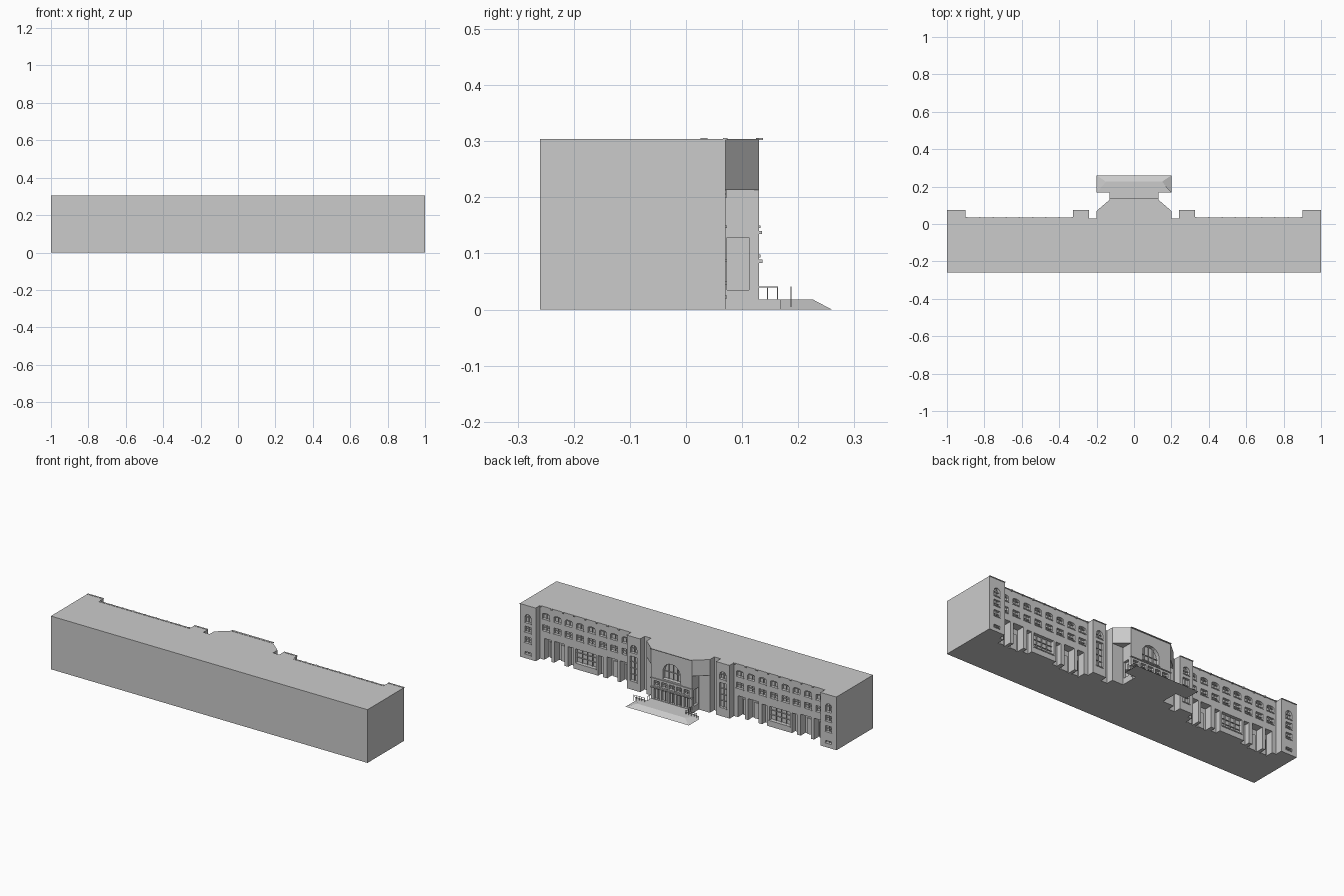
import bpy, bmesh, math

if "Cube" in bpy.data.objects:
    bpy.data.objects.remove(bpy.data.objects["Cube"])

D = 0.014      # window recess depth
cuts = []      # outlines (x,z), front y, depth
bars = []      # boxes for window bars, sills and mouldings


def make(name, bm):
    bmesh.ops.recalc_face_normals(bm, faces=bm.faces)
    me = bpy.data.meshes.new(name)
    bm.to_mesh(me)
    bm.free()
    ob = bpy.data.objects.new(name, me)
    bpy.context.collection.objects.link(ob)
    return ob


def prism(bm, bottom, top):
    a = [bm.verts.new(p) for p in bottom]
    b = [bm.verts.new(p) for p in top]
    bm.faces.new(a[::-1])
    bm.faces.new(b)
    n = len(a)
    for i in range(n):
        bm.faces.new((a[i], a[(i + 1) % n], b[(i + 1) % n], b[i]))


def box(bm, x0, x1, y0, y1, z0, z1):
    q = [(x0, y0), (x1, y0), (x1, y1), (x0, y1)]
    prism(bm, [(x, y, z0) for x, y in q], [(x, y, z1) for x, y in q])


def opening(cx, w, z0, z1, y, rise=0.0, depth=D, cols=2, rows=2, sill=True):
    """Recessed opening, optionally arched, with bars and a sill."""
    h = w / 2
    pts = [(cx - h, z0), (cx + h, z0)]
    if rise:
        n = 10
        pts += [(cx + h * math.cos(math.pi * i / n),
                 z1 - rise + rise * math.sin(math.pi * i / n)) for i in range(n + 1)]
    else:
        pts += [(cx + h, z1), (cx - h, z1)]
    cuts.append((pts, y, depth))
    t, yb = 0.0014, y - depth
    for i in range(1, cols):
        x = cx - h + w * i / cols
        top = z1 - rise + rise * math.sqrt(max(0, 1 - ((x - cx) / h) ** 2))
        bars.append((x - t, x + t, yb - .002, yb + .006, z0, top))
    for i in range(1, rows):
        z = z0 + (z1 - rise - z0) * i / (rows - 1) if rise else z0 + (z1 - z0) * i / rows
        bars.append((cx - h, cx + h, yb - .002, yb + .006, z - t, z + t))
    if sill:
        bars.append((cx - h - .003, cx + h + .003, y - .003, y + .003, z0 - .005, z0))


for s in (-1, 1):
    # end towers
    opening(s * .95, .038, .205, .252, .07, rise=.019)
    opening(s * .95, .038, .15, .183, .07)
    opening(s * .95, .038, .09, .123, .07)
    opening(s * .95, .038, .025, .038, .07, rows=1)
    # inner towers
    opening(s * .282, .04, .212, .255, .07, rise=.02)
    opening(s * .282, .044, .05, .19, .07, rows=4)
    # wing windows, two upper rows
    for i in range(8):
        x = s * (.325 + .575 * (i + .5) / 8)
        opening(x, .044, .232, .266, .03, rise=.009)
        opening(x, .044, .165, .198, .03)
    # ground floor porches with piers between, and a wide glazed bay
    for x, w in ((.372, .045), (.445, .065), (.778, .065), (.852, .045)):
        opening(s * x, w, -.01, .122, .03, depth=.045, cols=1, rows=1, sill=False)
        bars.append((s * x - w * .3, s * x + w * .3, -.017, -.009, 0, .09))
    opening(s * .6125, .13, .035, .115, .03, depth=.02, cols=4, rows=3)
    for x in (.518, .707):
        opening(s * x, .032, -.01, .115, .03, depth=.03, cols=1, rows=1, sill=False)
# central pavilion: great arch, window row, doors
opening(0, .11, .15, .245, .13, rise=.055, depth=.02, cols=4, rows=2)
for i in range(-2, 3):
    opening(i * .047, .034, .098, .125, .13)
    opening(i * .047, .034, .02, .078, .13, cols=2, rows=1, sill=False)
bars.append((-.132, .132, .125, .136, .083, .089))
bars.append((-.132, .132, .125, .135, .135, .14))

# main block from its footprint
half = [(1, -.26), (1, .07), (.9, .07), (.9, .03), (.325, .03), (.325, .07), (.24, .07),
        (.24, .03), (.2, .03), (.2, .07), (.13, .07), (.13, .13)]
foot = half + [(-x, y) for x, y in reversed(half)]
bm = bmesh.new()
prism(bm, [(x, y, 0) for x, y in foot], [(x, y, .304) for x, y in foot])
block = make("main_block", bm)

# cut all openings
bm = bmesh.new()
for pts, y, d in cuts:
    prism(bm, [(x, y - d, z) for x, z in pts], [(x, y + .01, z) for x, z in pts])
for s in (-1, 1):
    xs = sorted((s * .115, s * .14))
    box(bm, *xs, .073, .112, .035, .128)
cutter = make("opening_cutter", bm)
cutter.hide_render = True
mod = block.modifiers.new("openings", 'BOOLEAN')
mod.operation = 'DIFFERENCE'
mod.solver = 'EXACT'
mod.object = cutter
bpy.context.view_layer.objects.active = block
bpy.ops.object.modifier_apply(modifier=mod.name)
bpy.data.objects.remove(cutter)

# overhanging chamfered upper corners
bm = bmesh.new()
for s in (-1, 1):
    tri = [(s * .2, .07), (s * .13, .13), (s * .13, .07)]
    prism(bm, [(x, y, .213) for x, y in tri], [(x, y, .304) for x, y in tri])
make("corner_overhangs", bm)

# bars, sills and mouldings
bm = bmesh.new()
for b in bars:
    box(bm, *b)
make("window_bars_and_sills", bm)

# thin cornice with small brackets
bm = bmesh.new()
for s in (-1, 1):
    for a, b, y in ((.9, 1, .07), (.24, .325, .07), (.325, .9, .03)):
        x0, x1 = sorted((s * a, s * b))
        box(bm, x0, x1, y - .004, y + .004, .302, .3055)
    for i in range(9):
        x = s * (.33 + .565 * i / 8)
        box(bm, x - .004, x + .004, .028, .038, .298, .3055)
box(bm, -.13, .13, .125, .137, .302, .3055)
make("cornice", bm)

# entrance platform with sloped steps
bm = bmesh.new()
prism(bm, [(x, y, 0) for x, y in ((-.2, .168), (.2, .168), (.2, .26), (-.2, .26))],
      [(x, y, .018) for x, y in ((-.2, .168), (.2, .168), (.15, .226), (-.15, .226))])
box(bm, -.13, .13, .128, .17, 0, .018)
make("entrance_platform", bm)

# railings
bm = bmesh.new()
r = .001
for s in (-1, 1):
    x = s * .13
    for y in (.145, .163):
        box(bm, x - r, x + r, y - r, y + r, .0, .041)
    box(bm, x - r, x + r, .13, .164, .039, .041)
    x0, x1 = sorted((s * .13, s * .2))
    for z in (.03, .04):
        box(bm, x0, x1, .187 - r, .187 + r, z - r, z + r)
    for i in range(5):
        x = s * (.131 + .017 * i)
        box(bm, x - r, x + r, .187 - r, .187 + r, .005, .041)
make("railings", bm)
